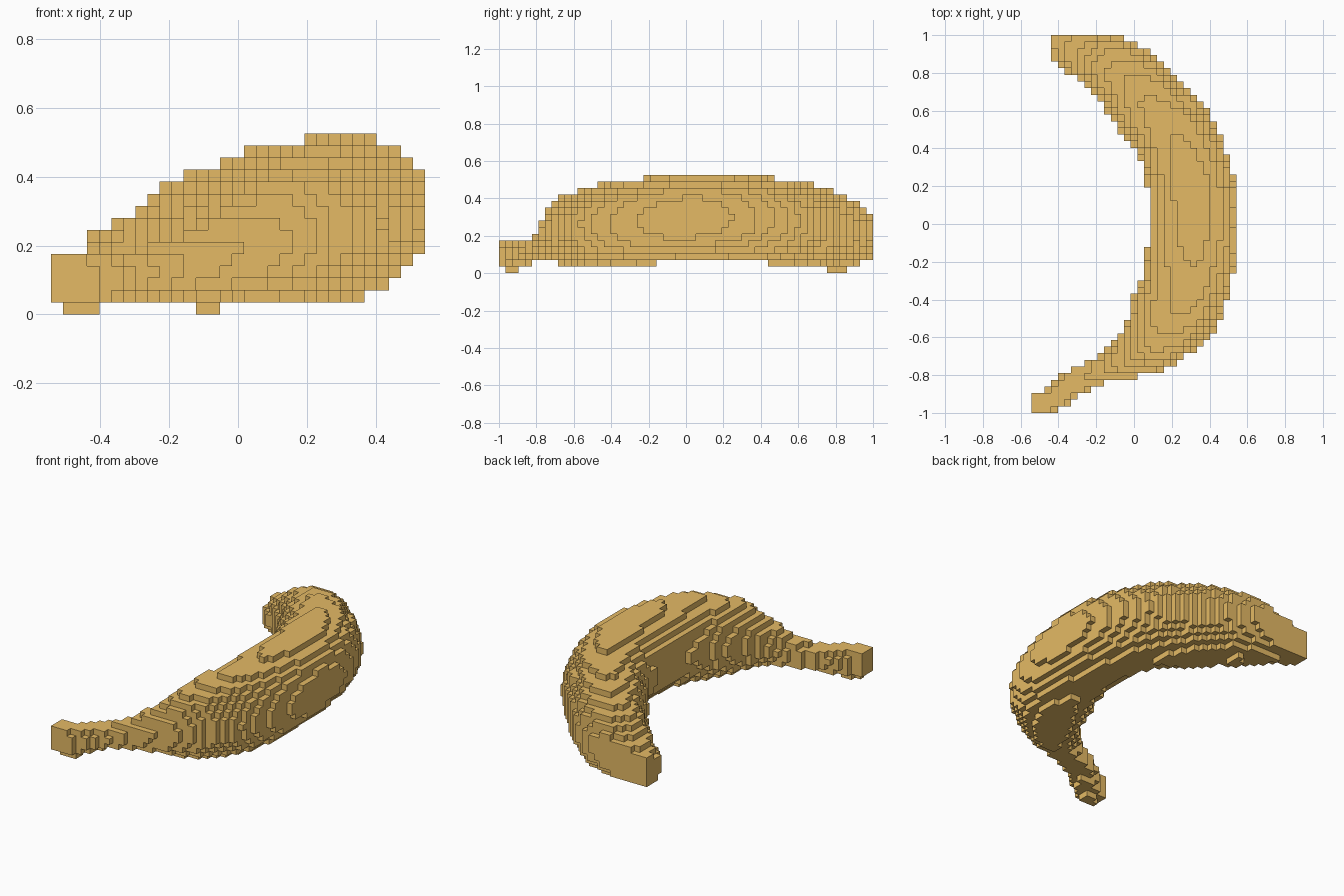
import bpy
import bmesh
from mathutils import Vector

if "Cube" in bpy.data.objects:
    bpy.data.objects.remove(bpy.data.objects["Cube"], do_unlink=True)

# Grid of small cubes that fills the model's bounds
COUNT = (31, 57, 15)
SIZE = 2 / 57
ORIGIN = Vector((-COUNT[0] * SIZE / 2, -1, 0))

# Stations along the curved fruit, stem to tip:
# centre x, centre y, half width, centre height, half height
STATIONS = [
    (-.62, -.98, .06, .105, .07),
    (-.54, -.955, .062, .105, .076),
    (-.45, -.935, .066, .09, .09),
    (-.32, -.845, .07, .12, .07),
    (-.20, -.78, .075, .13, .075),
    (-.10, -.74, .088, .165, .10),
    (.00, -.685, .13, .20, .146),
    (.10, -.61, .18, .232, .193),
    (.20, -.48, .228, .25, .22),
    (.28, -.31, .232, .268, .23),
    (.315, 0, .24, .297, .23),
    (.29, .26, .229, .298, .23),
    (.213, .465, .22, .281, .23),
    (.105, .605, .213, .262, .228),
    (-.02, .755, .19, .234, .212),
    (-.09, .81, .178, .217, .205),
    (-.19, .865, .157, .208, .17),
    (-.36, .95, .115, .16, .098),
    (-.52, 1.02, .10, .145, .06),
]


def smooth_path(points, steps=14):
    """Catmull-Rom samples through the stations."""
    rows = [points[0]] + points + [points[-1]]
    out = []
    for a, b, c, d in zip(rows, rows[1:], rows[2:], rows[3:]):
        for i in range(steps):
            t = i / steps
            out.append([q + t * (r - p) / 2
                        + t * t * (2 * p - 5 * q + 4 * r - s) / 2
                        + t ** 3 * (3 * q - p - 3 * r + s) / 2
                        for p, q, r, s in zip(a, b, c, d)])
    return out + [points[-1]]


def fill_cells(path):
    """Cells whose centre lies inside the elliptical section nearest to it."""
    cells = set()
    for i in range(COUNT[0]):
        for j in range(COUNT[1]):
            x = ORIGIN.x + (i + .5) * SIZE
            y = ORIGIN.y + (j + .5) * SIZE
            if y > 0 and x < -.44:  # blunt tip
                continue
            near = min(path, key=lambda p: (p[0] - x) ** 2 + (p[1] - y) ** 2)
            px, py, half_w, mid, half_h = near
            side = ((px - x) ** 2 + (py - y) ** 2) / half_w ** 2
            for k in range(COUNT[2]):
                z = (k + .5) * SIZE
                if side + ((z - mid) / half_h) ** 2 <= 1:
                    cells.add((i, j, k))
    return cells


def build_shell(cells):
    """Square faces wherever a filled cell meets an empty one."""
    bm = bmesh.new()
    corners = {}

    def corner(key):
        if key not in corners:
            corners[key] = bm.verts.new(ORIGIN + Vector(key) * SIZE)
        return corners[key]

    for cell in sorted(cells):
        for axis in range(3):
            u, v = (axis + 1) % 3, (axis + 2) % 3
            for side in (0, 1):
                other = list(cell)
                other[axis] += 2 * side - 1
                if tuple(other) in cells:
                    continue
                loop = []
                for du, dv in ((0, 0), (1, 0), (1, 1), (0, 1)):
                    key = list(cell)
                    key[axis] += side
                    key[u] += du
                    key[v] += dv
                    loop.append(corner(tuple(key)))
                bm.faces.new(loop if side else loop[::-1])
    return bm


# Curved fruit with stem and blunt tip
bm = build_shell(fill_cells(smooth_path(STATIONS)))
mesh = bpy.data.meshes.new("curved_fruit")
bm.to_mesh(mesh)
bm.free()
fruit = bpy.data.objects.new("curved_fruit", mesh)
bpy.context.collection.objects.link(fruit)

# Golden tan skin
colour = (.78, .49, .13, 1)
skin = bpy.data.materials.new("golden_tan")
skin.use_nodes = True
skin.diffuse_color = colour
skin.node_tree.nodes["Principled BSDF"].inputs["Base Color"].default_value = colour
mesh.materials.append(skin)
